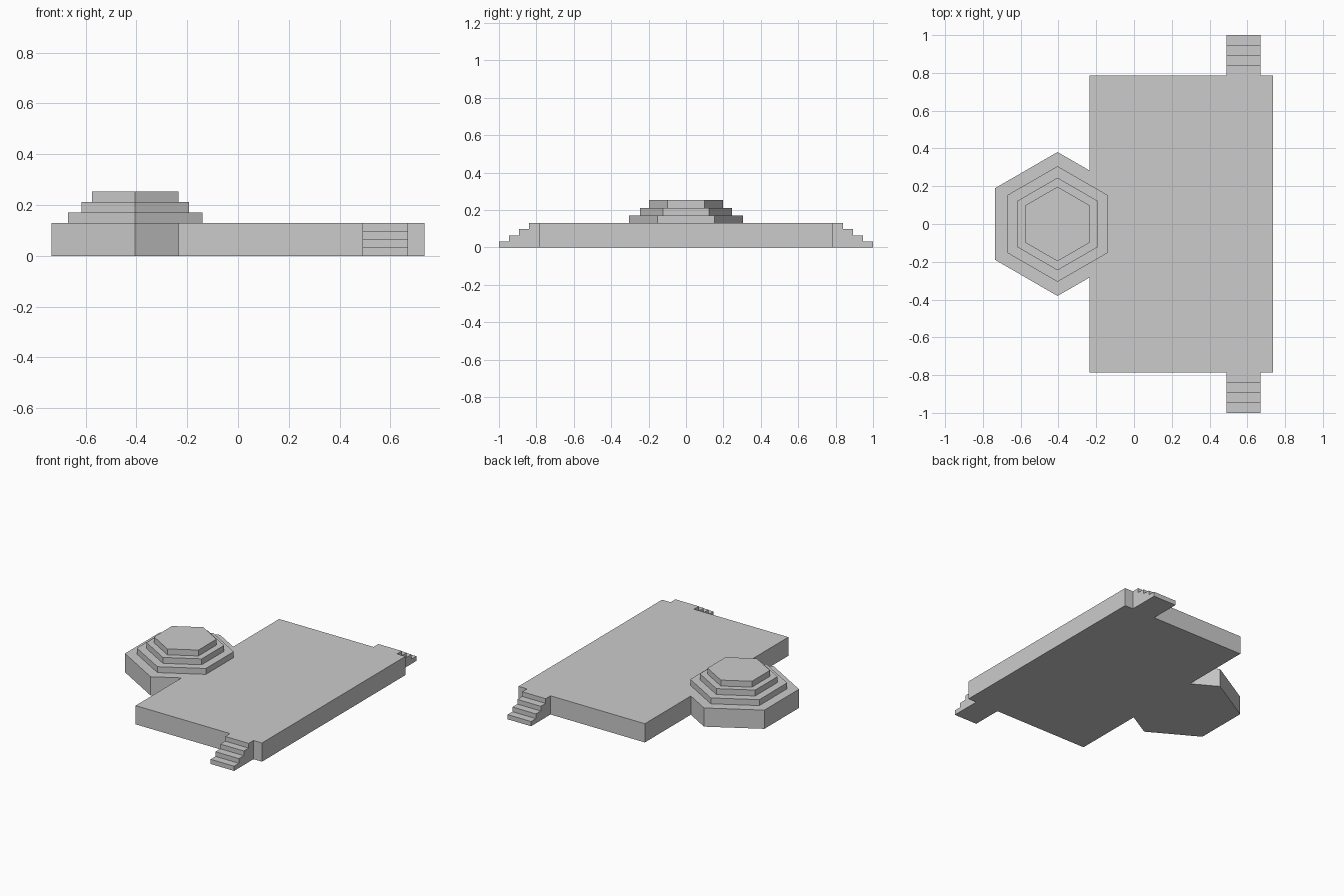
import bpy, bmesh
from math import cos, sin, radians

if "Cube" in bpy.data.objects:
    bpy.data.objects.remove(bpy.data.objects["Cube"])

HEX_X = -0.405           # centre of the hexagonal dais
DECK_H = 0.13            # deck height


def finish(name, bm):
    bmesh.ops.recalc_face_normals(bm, faces=bm.faces)
    mesh = bpy.data.meshes.new(name)
    bm.to_mesh(mesh)
    bm.free()
    obj = bpy.data.objects.new(name, mesh)
    bpy.context.collection.objects.link(obj)
    return obj


def prism(name, points, offset):
    """Closed solid: planar outline swept along an offset vector."""
    bm = bmesh.new()
    face = bm.faces.new([bm.verts.new(p) for p in points])
    bottom = bmesh.ops.extrude_face_region(bm, geom=[face], use_keep_orig=True)
    moved = [v for v in bottom["geom"] if isinstance(v, bmesh.types.BMVert)]
    bmesh.ops.translate(bm, verts=moved, vec=offset)
    return finish(name, bm)


# Deck: hall floor, stair landings and hexagonal bay share one outline
half = [(-0.735, 0.19), (HEX_X, 0.381), (-0.235, 0.283), (-0.235, 0.787),
        (0.49, 0.787), (0.49, 0.84), (0.67, 0.84), (0.67, 0.787), (0.735, 0.787)]
outline = half + [(x, -y) for x, y in reversed(half)]
prism("deck", [(x, y, 0) for x, y in outline], (0, 0, DECK_H))

# Stairs: three steps below each landing, at both ends
rise, run = DECK_H / 4, 0.16 / 3
profile = [(0.84, 0)]
for i in range(3):
    top = DECK_H - rise * (i + 1)
    profile += [(0.84 + run * i, top), (0.84 + run * (i + 1), top)]
profile.append((1.0, 0))
for name, side in (("front_stairs", -1), ("back_stairs", 1)):
    prism(name, [(0.49, side * y, z) for y, z in profile], (0.18, 0, 0))

# Dais: three stacked hexagonal tiers, built as stepped rings
bm = bmesh.new()
rings = []
for i, radius in enumerate((0.306, 0.245, 0.197)):
    for z in (DECK_H + 0.041 * i, DECK_H + 0.041 * (i + 1)):
        rings.append([bm.verts.new((HEX_X + radius * cos(radians(30 + 60 * k)),
                                    radius * sin(radians(30 + 60 * k)), z))
                      for k in range(6)])
for low, high in zip(rings, rings[1:]):
    for k in range(6):
        n = (k + 1) % 6
        bm.faces.new((low[k], low[n], high[n], high[k]))
bm.faces.new(rings[-1])
finish("dais_tiers", bm)
